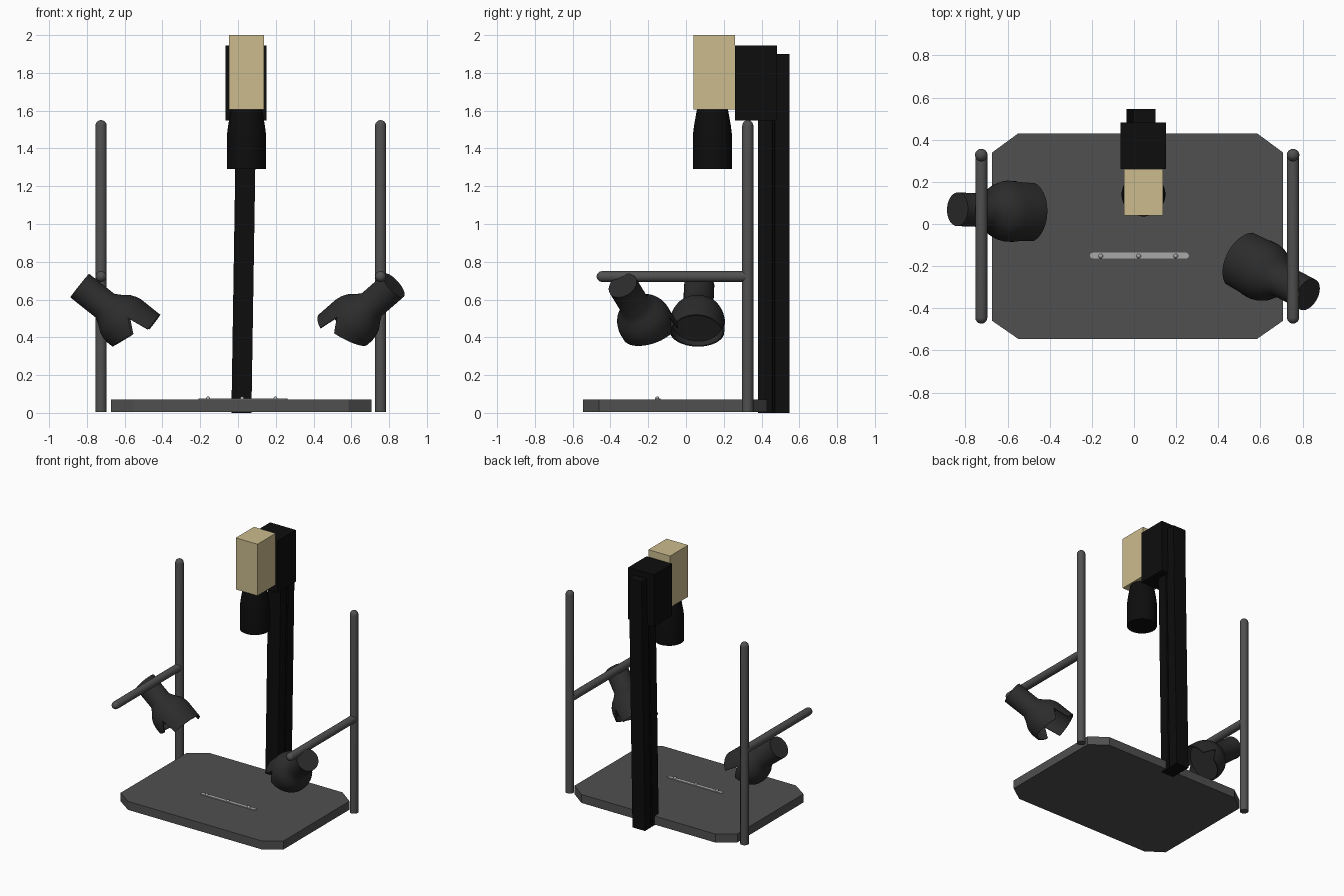
import bpy, bmesh, math
from mathutils import Vector

if "Cube" in bpy.data.objects:
    bpy.data.objects.remove(bpy.data.objects["Cube"])


def mat(name, rgb):
    m = bpy.data.materials.new(name)
    m.diffuse_color = (*rgb, 1)
    m.use_nodes = True
    m.node_tree.nodes["Principled BSDF"].inputs["Base Color"].default_value = m.diffuse_color
    return m


BLACK = mat("black", (0.004, 0.004, 0.004))
CHARCOAL = mat("charcoal", (0.025, 0.025, 0.025))
DARK = mat("dark_grey", (0.08, 0.08, 0.08))
BEIGE = mat("beige", (0.6, 0.5, 0.27))
SILVER = mat("silver", (0.4, 0.4, 0.4))


def finish(bm, name, material, smooth=False):
    bmesh.ops.recalc_face_normals(bm, faces=bm.faces)
    me = bpy.data.meshes.new(name)
    bm.to_mesh(me)
    bm.free()
    me.materials.append(material)
    if smooth:
        for p in me.polygons:
            p.use_smooth = True
        me.set_sharp_from_angle(angle=math.radians(35))
    ob = bpy.data.objects.new(name, me)
    bpy.context.collection.objects.link(ob)
    return ob


def prism(name, pts, z0, z1, material, shift=0.0):
    """Extrude an xy outline from z0 to z1; shift leans the top along x."""
    bm = bmesh.new()
    lo = [bm.verts.new((x, y, z0)) for x, y in pts]
    hi = [bm.verts.new((x + shift, y, z1)) for x, y in pts]
    bm.faces.new(lo)
    bm.faces.new(hi)
    for i in range(len(pts)):
        j = (i + 1) % len(pts)
        bm.faces.new((lo[i], lo[j], hi[j], hi[i]))
    return finish(bm, name, material)


def box(name, x0, x1, y0, y1, z0, z1, material):
    return prism(name, [(x0, y0), (x1, y0), (x1, y1), (x0, y1)], z0, z1, material)


def lathe(name, origin, axis, profile, material, seg=24, rim=None):
    """Revolve (distance, radius) pairs; distance None takes rim(sin angle)."""
    d = Vector(axis).normalized()
    ref = Vector((0, 0, 1)) if abs(d.z) < 0.95 else Vector((0, 1, 0))
    up = (ref - d * ref.dot(d)).normalized()
    side = d.cross(up)
    bm = bmesh.new()
    rings = []
    for t, r in profile:
        ring = []
        for i in range(seg):
            a = 2 * math.pi * (i + 0.5) / seg
            dist = rim(math.sin(a)) if t is None else t
            ring.append(bm.verts.new(Vector(origin) + d * dist
                                     + (up * math.sin(a) + side * math.cos(a)) * r))
        rings.append(ring)
    for a, b in zip(rings, rings[1:]):
        for i in range(seg):
            j = (i + 1) % seg
            bm.faces.new((a[i], a[j], b[j], b[i]))
    bm.faces.new(rings[0])
    bm.faces.new(rings[-1])
    return finish(bm, name, material, True)


def rod(name, origin, axis, length, r, material, seg=20):
    """Round bar with a domed far end."""
    dome = [(length - r + r * math.sin(a), r * math.cos(a))
            for a in (math.radians(k) for k in (0, 20, 40, 60, 75, 87))]
    return lathe(name, origin, axis, [(0, r)] + dome, material, seg)


# Base board with clipped corners
prism("base_board", [(-0.55, -0.545), (0.585, -0.545), (0.707, -0.46), (0.707, 0.34),
                     (0.585, 0.43), (-0.55, 0.43), (-0.673, 0.34), (-0.673, -0.46)],
      0.005, 0.07, DARK)

# Scale strip with rounded ends and three pins
strip = []
for cx, start in ((0.247, -90), (-0.195, 90)):
    for k in range(7):
        a = math.radians(start + 30 * k)
        strip.append((cx + 0.014 * math.cos(a), -0.15 + 0.014 * math.sin(a)))
prism("scale_strip", strip, 0.068, 0.075, SILVER)
for i, x in enumerate((-0.158, 0.022, 0.198)):
    rod(f"strip_pin_{i}", (x, -0.152, 0.07), (0, 0, 1), 0.017, 0.011, SILVER, 12)

# Slightly leaning column with side grooves
half = [(0.053, 0.38), (0.053, 0.455), (0.045, 0.458), (0.045, 0.467),
        (0.053, 0.47), (0.053, 0.547)]
outline = half + [(-x, y) for x, y in reversed(half)]
prism("column", [(x + 0.018, y) for x, y in outline], 0.0, 1.9, BLACK, 0.03)

# Carriage, camera body and lens
box("carriage", -0.065, 0.152, 0.26, 0.482, 1.548, 1.945, BLACK)
box("camera_body", -0.047, 0.137, 0.04, 0.26, 1.605, 2.0, BEIGE)
lathe("lens", (0.045, 0.14, 1.29), (0, 0, 1),
      [(0, 0.104), (0.18, 0.104), (0.23, 0.098), (0.32, 0.082)], BLACK, 32)


# Lamp shade rim: long upper hood, side notches, shorter lower lip
def shade_rim(s):
    if s > 0.2:
        return 0.43
    if s > -0.2:
        return 0.345 - 0.17 * s
    return 0.379 + 0.0525 * (s + 0.2)


LAMP = [(0, 0.08), (0.17, 0.08), (0.205, 0.1), (0.24, 0.127), (0.27, 0.139), (0.3, 0.145),
        (None, 0.145), (None, 0.138), (0.3, 0.138)]

# Side posts, cross arms and lamps
for side, x, pos, aim in (("left", -0.725, (-0.838, 0.07, 0.674), (0.78, -0.03, -0.62)),
                          ("right", 0.755, (0.825, -0.335, 0.675), (-0.70, 0.37, -0.61))):
    rod(f"{side}_post", (x, 0.327, 0.005), (0, 0, 1), 1.545, 0.03, DARK)
    rod(f"{side}_arm", (x, 0.327, 0.722), (0, -1, 0), 0.8, 0.029, DARK)
    lathe(f"{side}_lamp", pos, aim, LAMP, CHARCOAL, 48, shade_rim)
